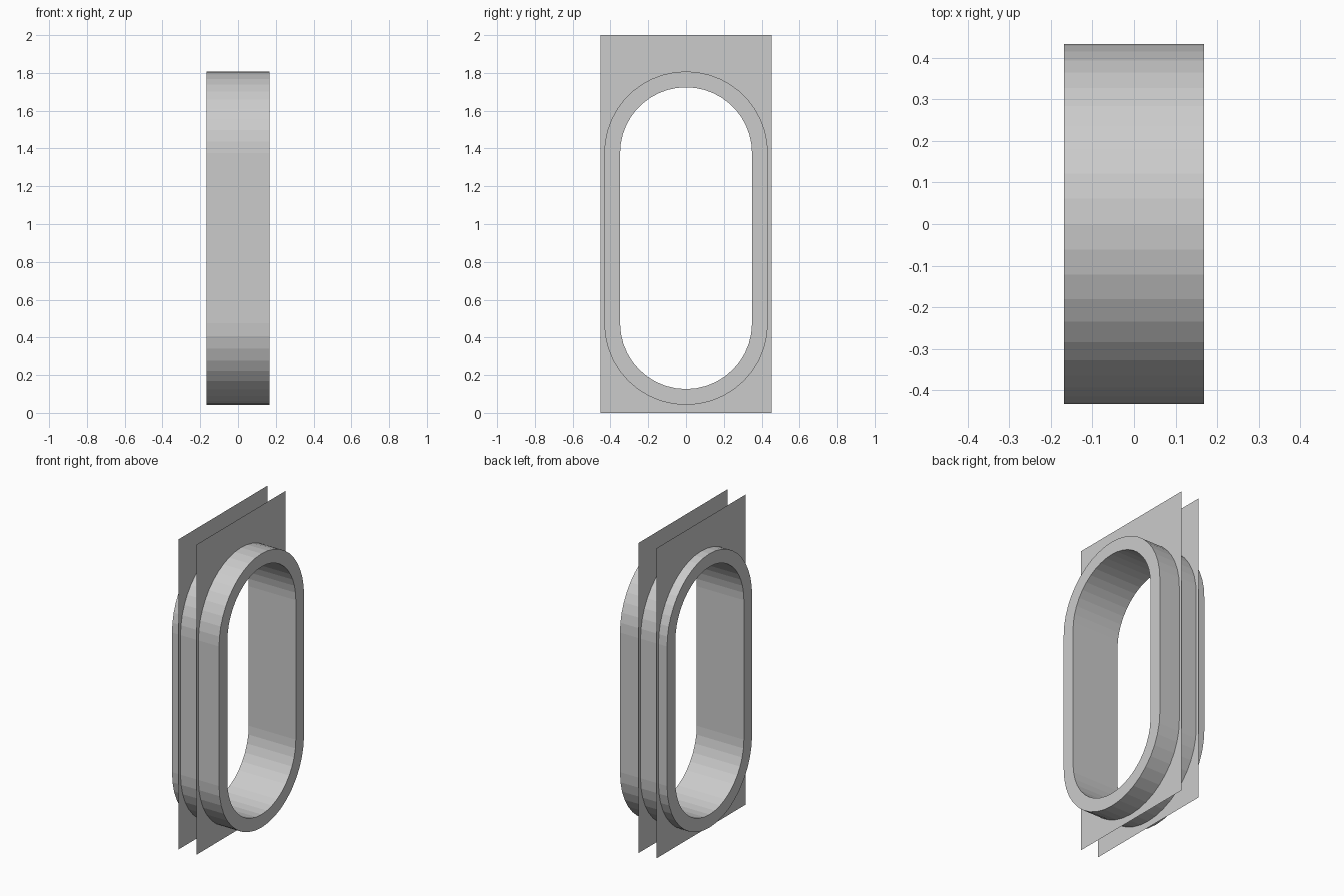
import bpy, bmesh, math

if "Cube" in bpy.data.objects:
    bpy.data.objects.remove(bpy.data.objects["Cube"])

Z_LOW, Z_HIGH = 0.475, 1.375      # centres of the rounded ends
R_OUT, R_IN = 0.433, 0.349
HALF_DEPTH = 0.168


def slot(r):
    """Rounded slot outline as (y, z) points."""
    pts = []
    for zc, start, n in ((Z_HIGH, 0, 22), (Z_LOW, math.pi, 20)):
        for i in range(n + 1):
            a = start + math.pi * i / n
            pts.append((r * math.cos(a), zc + r * math.sin(a)))
    return pts


def add_object(name, bm):
    bmesh.ops.recalc_face_normals(bm, faces=bm.faces)
    mesh = bpy.data.meshes.new(name)
    bm.to_mesh(mesh)
    bm.free()
    obj = bpy.data.objects.new(name, mesh)
    bpy.context.collection.objects.link(obj)
    return obj


# Tunnel-like frame: outer and inner slot walls joined by flat rims
bm = bmesh.new()
loops = [[bm.verts.new((x, y, z)) for y, z in slot(r)]
         for x, r in ((-HALF_DEPTH, R_OUT), (HALF_DEPTH, R_OUT),
                      (HALF_DEPTH, R_IN), (-HALF_DEPTH, R_IN))]
count = len(loops[0])
for k in range(4):
    a, b = loops[k], loops[(k + 1) % 4]
    for i in range(count):
        j = (i + 1) % count
        bm.faces.new((a[i], a[j], b[j], b[i]))
add_object("slot_frame", bm)


# Two paper-thin wall panels with the slot opening cut through
def panel(name, x):
    bm = bmesh.new()
    rect = [(-0.452, 0), (0.452, 0), (0.452, 2), (-0.452, 2)]
    edges = []
    for outline in (rect, slot(R_IN)):
        vs = [bm.verts.new((x, y, z)) for y, z in outline]
        edges += [bm.edges.new((vs[i - 1], vs[i])) for i in range(len(vs))]
    bmesh.ops.triangle_fill(bm, edges=edges, use_beauty=True, normal=(1, 0, 0))
    bmesh.ops.dissolve_degenerate(bm, edges=bm.edges, dist=1e-5)
    add_object(name, bm)


panel("wall_panel_left", -0.107)
panel("wall_panel_right", 0.021)
